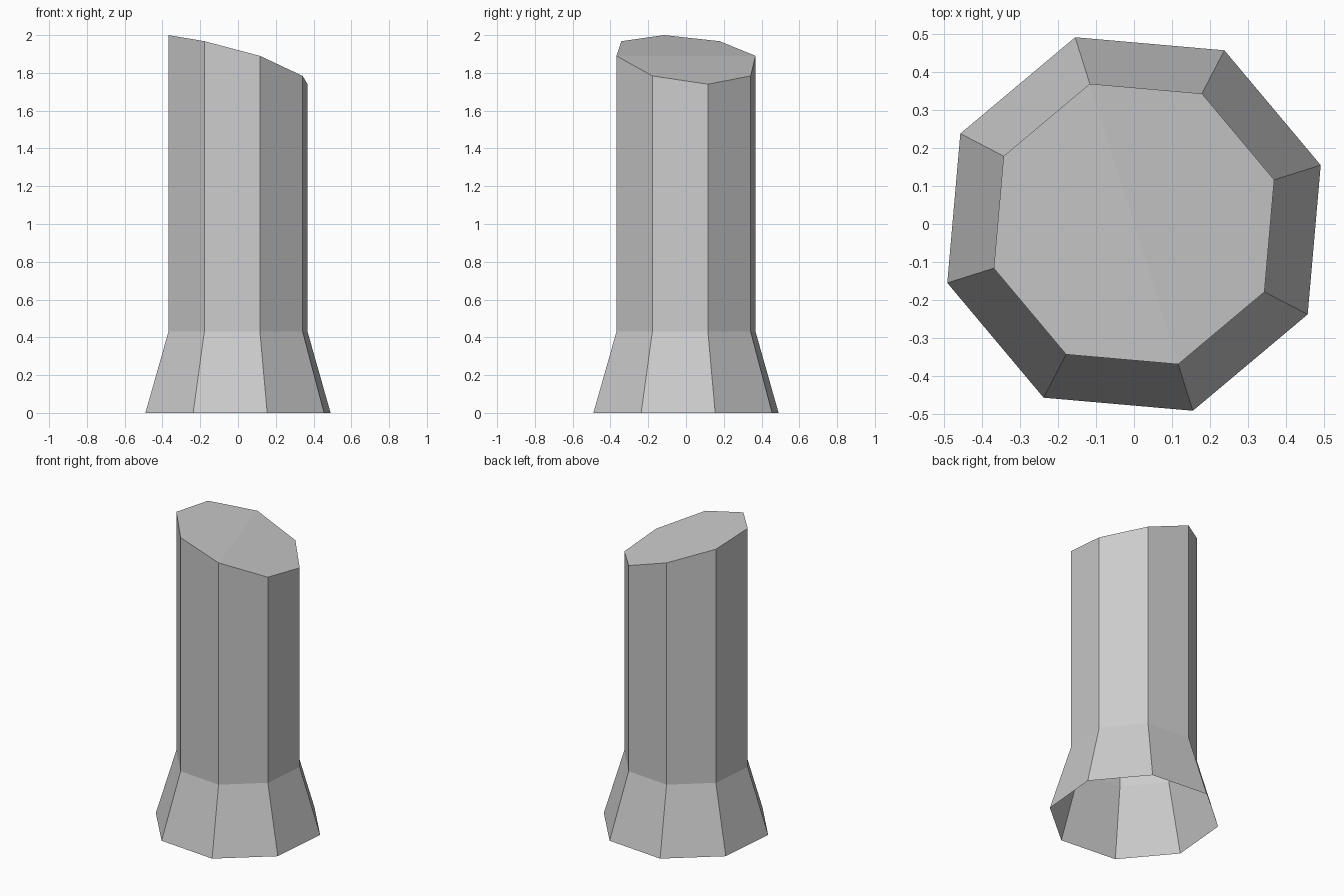
import bpy, bmesh
from math import cos, sin, radians

if "Cube" in bpy.data.objects:
    bpy.data.objects.remove(bpy.data.objects["Cube"])

SIDES, TURN = 8, 17.5
R_BASE, R_SHAFT = 0.514, 0.386
Z_FLARE, Z_MID = 0.43, 1.89
RISE, DROP = 0.11, 0.15   # slanted top: rise on the high side, drop on the low side

bm = bmesh.new()


def ring(radius, height):
    verts = []
    for i in range(SIDES):
        step = radians(360 * i / SIDES)
        a = step + radians(TURN)
        verts.append(bm.verts.new((radius * cos(a), radius * sin(a), height(cos(step)))))
    return verts


# Flared foot, straight shaft and slanted top edge
rings = [
    ring(R_BASE, lambda c: 0.0),
    ring(R_SHAFT, lambda c: Z_FLARE),
    ring(R_SHAFT, lambda c: Z_MID - c * (DROP if c > 0 else RISE)),
]
for low, high in zip(rings, rings[1:]):
    for i in range(SIDES):
        j = (i + 1) % SIDES
        bm.faces.new((low[i], low[j], high[j], high[i]))

# Top cap, slightly creased across the middle; the underside stays open
top = rings[-1]
bm.faces.new([top[i % SIDES] for i in range(2, 7)])
bm.faces.new([top[i % SIDES] for i in range(6, 11)])

mesh = bpy.data.meshes.new("slanted_column")
bm.to_mesh(mesh)
bm.free()
column = bpy.data.objects.new("slanted_column", mesh)
bpy.context.collection.objects.link(column)
